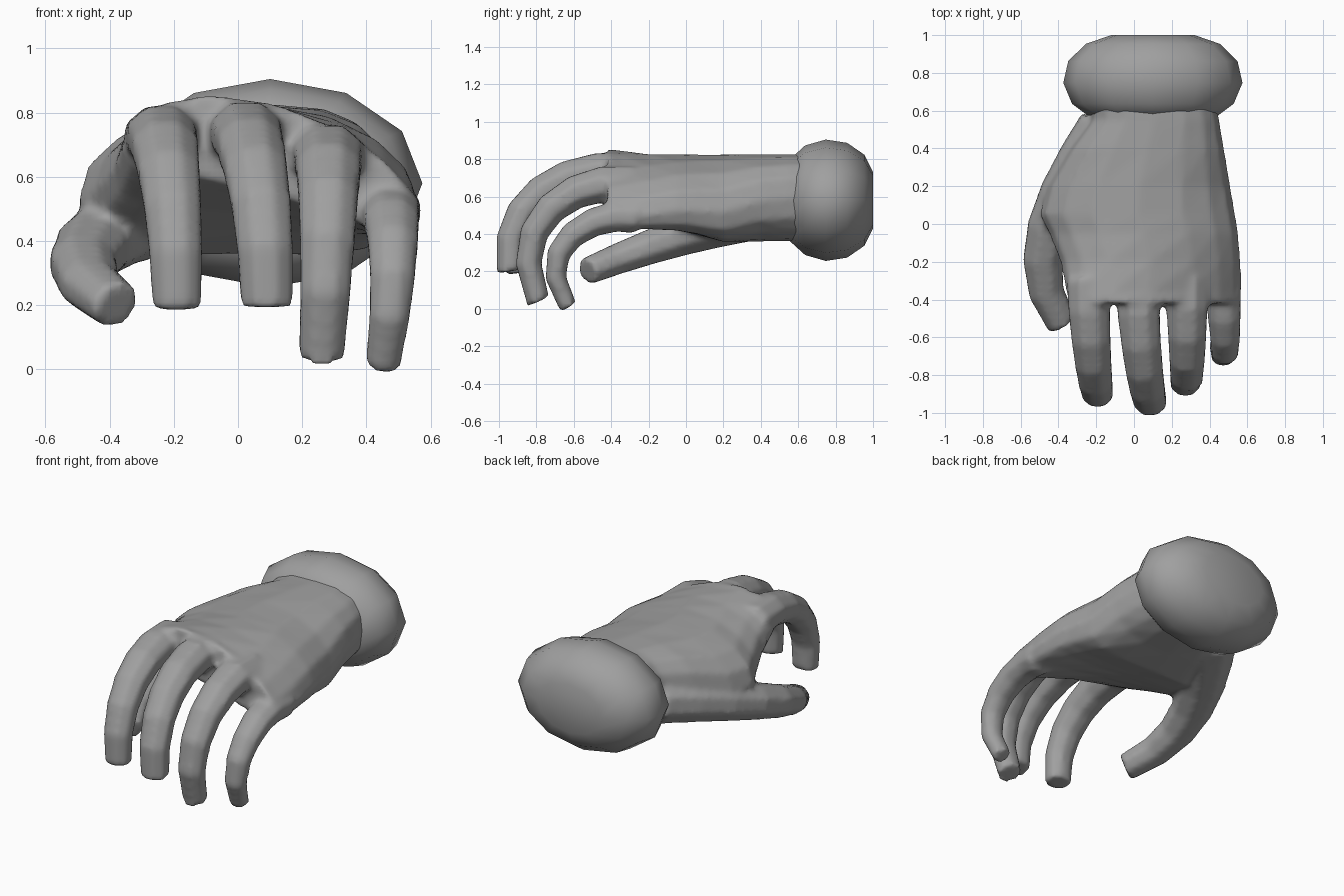
import bpy, bmesh, math
from mathutils import Vector

cube = bpy.data.objects.get("Cube")
if cube:
    bpy.data.objects.remove(cube)

COLOUR = (0.35, 0.35, 0.35, 1)
grey = bpy.data.materials.new("plain grey")
grey.use_nodes = True
grey.diffuse_color = COLOUR
grey.node_tree.nodes["Principled BSDF"].inputs["Base Color"].default_value = COLOUR


def loft(name, rings):
    """Skin a list of equal-length rings and close both ends."""
    bm = bmesh.new()
    loops = [[bm.verts.new(p) for p in ring] for ring in rings]
    count = len(loops[0])
    for a, b in zip(loops, loops[1:]):
        for i in range(count):
            j = (i + 1) % count
            bm.faces.new((a[i], a[j], b[j], b[i]))
    bm.faces.new(loops[0])
    bm.faces.new(loops[-1])
    bmesh.ops.recalc_face_normals(bm, faces=bm.faces)
    mesh = bpy.data.meshes.new(name)
    bm.to_mesh(mesh)
    bm.free()
    mesh.materials.append(grey)
    obj = bpy.data.objects.new(name, mesh)
    bpy.context.collection.objects.link(obj)
    return obj


def choose(objects):
    """Select the objects and make the first one active."""
    bpy.ops.object.select_all(action="DESELECT")
    for obj in objects:
        obj.select_set(True)
    bpy.context.view_layer.objects.active = objects[0]


def circle(count, start=0.0):
    """Cosine and sine pairs around a full turn."""
    angles = [math.tau * (i + start) / count for i in range(count)]
    return [(math.cos(a), math.sin(a)) for a in angles]


def cuff_ring(degrees):
    """One oval of the padded cuff, following a rounded side profile."""
    a = math.radians(degrees)
    y = 0.764 + 0.24 * math.sin(a)
    scale = 0.35 + 0.65 * math.cos(a)
    return [(0.1 + 0.475 * scale * c, y, 0.58 + 0.325 * scale * s)
            for c, s in circle(12)]


def palm_ring(y, left):
    """One boxy oval of the palm; it arches and tilts more toward the knuckles."""
    right = min(0.565, 0.545 - 0.17 * y)
    high = 0.825
    low = 0.36 + 0.3 * max(0, 0.2 - y)
    tilt = 0.3 * max(0, -y)
    arch = min(0.09, 0.3 * max(0, 0.45 - y))
    ring = []
    for c, s in circle(16):
        u = math.copysign(abs(c) ** 0.8, c)
        v = math.copysign(abs(s) ** 0.8, s)
        ring.append(((left + right) / 2 + u * (right - left) / 2, y,
                     (low + high) / 2 + v * (high - low) / 2 - tilt * u - arch * u * u))
    return ring


def digit(name, controls, base_width, tip_width, steps=6):
    """Sweep a tapering eight-sided oval along a cubic curve."""
    p, q, r, e = [Vector(c) for c in controls]
    rings = []
    for i in range(steps + 1):
        t = i / steps
        k = 1 - t
        centre = p * k**3 + q * (3 * k * k * t) + r * (3 * k * t * t) + e * t**3
        along = ((q - p) * k * k + (r - q) * (2 * k * t) + (e - r) * t * t).normalized()
        side = Vector((1, 0, 0))
        side = (side - along * side.dot(along)).normalized()
        up = side.cross(along)
        width = (base_width * k + tip_width * t) / math.cos(math.pi / 8)
        rings.append([centre + side * (width * c) + up * (width * 0.88 * s)
                      for c, s in circle(8, 0.5)])
    return loft(name, rings)


def finger(name, base, tip, hook, base_width, tip_width):
    """A finger that leaves the knuckle level, then curls down to its tip."""
    base, tip = Vector(base), Vector(tip)
    drop = base.z - tip.z
    rise = base + Vector((0, (tip.y - base.y) * 0.55, drop * 0.1))
    curl = tip + Vector((hook[0], hook[1], drop * 0.7))
    return digit(name, (base, rise, curl, tip), base_width, tip_width)


# Wrist cuff
cuff = loft("wrist_cuff", [cuff_ring(d) for d in range(-60, 81, 28)])
choose([cuff])
bpy.ops.object.shade_smooth_by_angle(angle=math.radians(60))

# Palm: distance along the hand and its thumb-side edge
palm_edge = {0.65: -0.24, 0.55: -0.23, 0.4: -0.34, 0.2: -0.46, 0.05: -0.5,
             -0.05: -0.45, -0.2: -0.39, -0.36: -0.36, -0.42: -0.32}
parts = [loft("hand", [palm_ring(y, left) for y, left in palm_edge.items()])]

# Fingers, from the thumb side outward
parts += [
    finger("index_finger", (-0.24, -0.3, 0.72), (-0.19, -0.9, 0.19), (0, -0.05), 0.115, 0.075),
    finger("middle_finger", (0.02, -0.3, 0.73), (0.09, -0.94, 0.2), (0, -0.06), 0.115, 0.08),
    finger("ring_finger", (0.28, -0.3, 0.66), (0.26, -0.79, 0.04), (0.03, -0.2), 0.115, 0.07),
    finger("little_finger", (0.47, -0.26, 0.49), (0.45, -0.63, 0.01), (0.06, -0.23), 0.1, 0.055)]

# Thumb, rooted deep in the heel of the palm
parts.append(digit("thumb", [(-0.15, 0.5, 0.52), (-0.4, 0.15, 0.45),
                             (-0.62, -0.2, 0.34), (-0.38, -0.53, 0.2)], 0.15, 0.08))

# Fuse the parts into one skin with soft webbing between the digits
choose(parts)
bpy.ops.object.join()
skin = parts[0].modifiers.new("fused skin", "REMESH")
skin.mode = "VOXEL"
skin.voxel_size = 0.018
skin.use_smooth_shade = True
soften = parts[0].modifiers.new("soften joins", "SMOOTH")
soften.factor = 0.5
soften.iterations = 4
